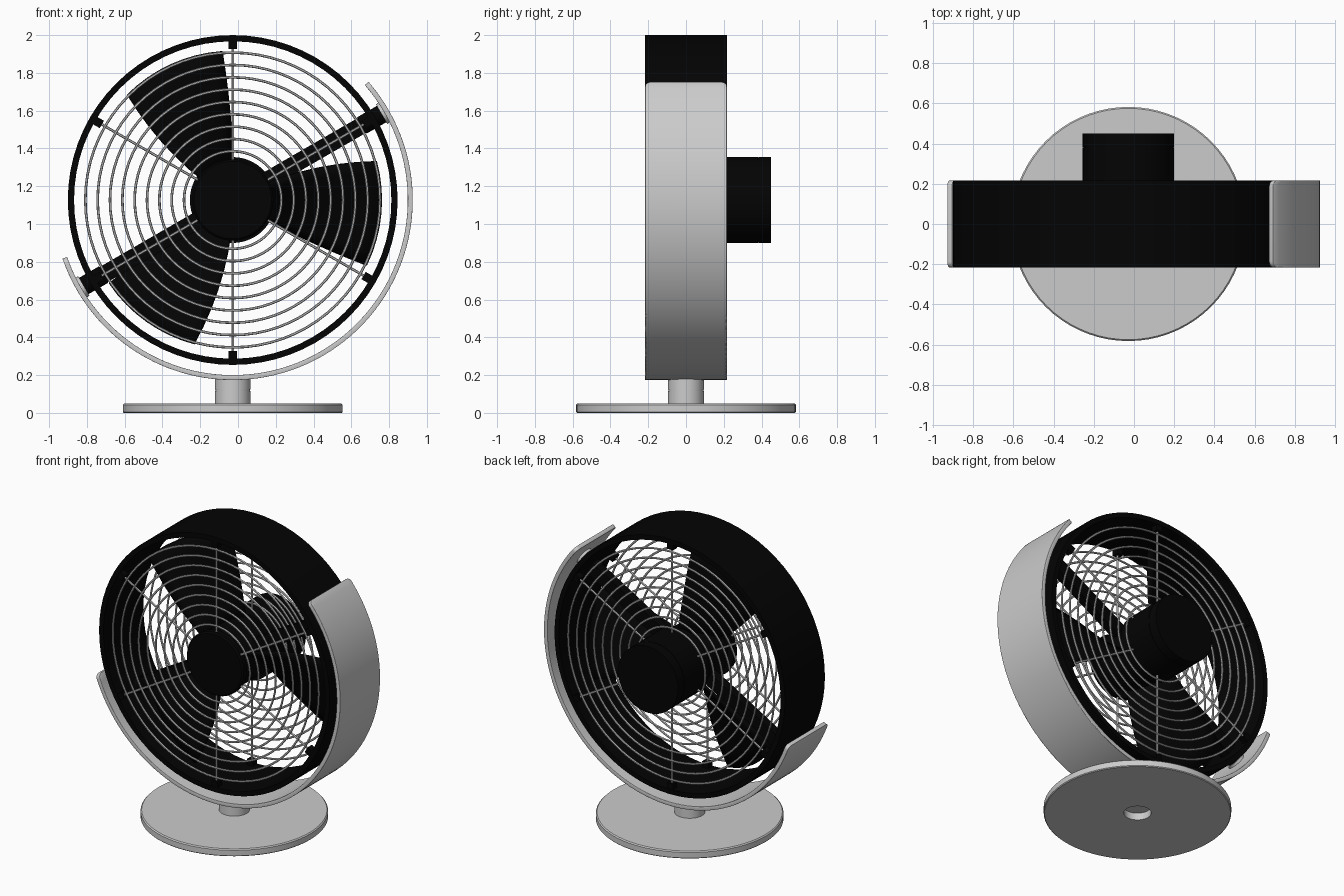
import bpy, bmesh
from math import sin, cos, pi, radians, sqrt
from mathutils import Vector, Matrix

if "Cube" in bpy.data.objects:
    bpy.data.objects.remove(bpy.data.objects["Cube"])

CX, CZ = -0.028, 1.127          # fan axis (runs along y)
HALF = 0.216                    # half depth of the housing
black = bpy.data.materials.new("black")
black.diffuse_color = (0.001, 0.001, 0.001, 1)
black.use_nodes = True
black.node_tree.nodes["Principled BSDF"].inputs["Base Color"].default_value = black.diffuse_color


def finish(name, bm, mat=None, smooth=True):
    bmesh.ops.remove_doubles(bm, verts=bm.verts, dist=1e-5)
    bmesh.ops.recalc_face_normals(bm, faces=bm.faces)
    me = bpy.data.meshes.new(name)
    bm.to_mesh(me)
    bm.free()
    ob = bpy.data.objects.new(name, me)
    bpy.context.collection.objects.link(ob)
    if mat:
        me.materials.append(mat)
    if smooth:
        bpy.ops.object.select_all(action='DESELECT')
        ob.select_set(True)
        bpy.context.view_layer.objects.active = ob
        bpy.ops.object.shade_smooth_by_angle(angle=radians(35))
    return ob


def fan_point(r, a, y):
    return Vector((CX + r * cos(a), y, CZ + r * sin(a)))


def base_point(r, a, h):
    return Vector((CX + r * cos(a), r * sin(a), h))


def lathe(bm, profile, place, n=72, closed=True):
    """Spin (radius, height) points round the fan axis or the stand axis."""
    rings = [[bm.verts.new(place(r, 2 * pi * i / n, h)) for r, h in profile] for i in range(n)]
    m = len(profile)
    for i in range(n):
        a, b = rings[i], rings[(i + 1) % n]
        for j in range(m if closed else m - 1):
            k = (j + 1) % m
            bm.faces.new((a[j], a[k], b[k], b[j]))
    if not closed:
        bm.faces.new([q[0] for q in rings])
        bm.faces.new([q[-1] for q in rings])


def rod(bm, p, q, r, n=6):
    d = q - p
    m = Matrix.Translation((p + q) / 2) @ d.to_track_quat('Z', 'Y').to_matrix().to_4x4()
    bmesh.ops.create_cone(bm, cap_ends=True, segments=n, radius1=r, radius2=r, depth=d.length, matrix=m)


def radial_box(bm, r0, r1, a, y, width, depth):
    m = (Matrix.Translation(fan_point((r0 + r1) / 2, a, y)) @ Matrix.Rotation(-a, 4, 'Y')
         @ Matrix.Diagonal((r1 - r0, depth, width, 1)))
    bmesh.ops.create_cube(bm, size=1, matrix=m)


def turned(name, profile, place, mat=None, closed=False, smooth=True):
    bm = bmesh.new()
    lathe(bm, profile, place, closed=closed)
    return finish(name, bm, mat, smooth)


# Stand: disc with a socket underneath, and grooved stem
turned("base_disc", [(0.085, 0), (0.577, 0), (0.582, 0.005), (0.582, 0.043), (0.575, 0.05), (0.085, 0.05)],
       base_point, closed=True)
turned("stem", [(0.095, 0.048), (0.095, 0.115), (0.092, 0.117), (0.092, 0.123), (0.095, 0.125), (0.095, 0.19)],
       base_point)

# Housing ring
turned("housing_ring", [(0.84, -HALF), (0.873, -HALF), (0.873, HALF), (0.84, HALF)], fan_point, black, closed=True)

# Cradle band: 202 degree arc centred on -60 degrees, with rounded end corners
bm = bmesh.new()
R, rc = 0.94, 0.03
edge = [HALF - rc * (1 - cos(k * pi / 10)) for k in range(6)]
ys = [-y for y in edge] + edge[::-1]
N = 72
rows = []
for y in ys:
    d = max(0, abs(y) - (HALF - rc))
    half = radians(101) - (rc - sqrt(max(0, rc * rc - d * d))) / R
    rows.append([bm.verts.new(fan_point(R, radians(-60) + half * (2 * i / N - 1), y)) for i in range(N + 1)])
for a, b in zip(rows, rows[1:]):
    for i in range(N):
        bm.faces.new((a[i], a[i + 1], b[i + 1], b[i]))
band = finish("cradle_band", bm)
mod = band.modifiers.new("thickness", 'SOLIDIFY')
mod.thickness, mod.offset = 0.026, 0
mod = band.modifiers.new("soft_edge", 'BEVEL')
mod.width, mod.segments, mod.limit_method, mod.angle_limit = 0.005, 2, 'ANGLE', radians(60)

# Pivots joining ring and cradle, and struts holding the motor
pivots, washers, struts = bmesh.new(), bmesh.new(), bmesh.new()
for a in (radians(30), radians(210)):
    rod(pivots, fan_point(0.79, a, 0), fan_point(0.915, a, 0), 0.05, 24)
    rod(washers, fan_point(0.91, a, 0), fan_point(0.935, a, 0), 0.06, 24)
    radial_box(struts, 0.18, 0.845, a, 0.02, 0.09, 0.06)
finish("pivots", pivots, black)
finish("pivot_washers", washers)
finish("motor_struts", struts, black, False)

# Front and back guards: concentric wires, spokes and mounting clips
for name, s in (("front", -1), ("back", 1)):
    wires, clips = bmesh.new(), bmesh.new()
    y0 = s * 0.2
    for k in range(9):
        r = 0.258 + 0.0653 * k
        lathe(wires, [(r + 0.007 * cos(t * pi / 3), y0 + 0.007 * sin(t * pi / 3)) for t in range(6)], fan_point)
    for k in range(6):
        a = radians(30 + 60 * k)
        rod(wires, fan_point(0.19, a, y0 - s * 0.008), fan_point(0.83, a, y0 - s * 0.008), 0.007)
        radial_box(clips, 0.8, 0.85, a, s * 0.19, 0.045, 0.045)
    finish(name + "_guard_wires", wires)
    finish(name + "_guard_clips", clips, black, False)

# Front cap, blade hub and motor housing with a seam
turned("front_cap", [(0.2, -0.17), (0.215, -0.17), (0.215, -0.205), (0.205, -HALF)], fan_point, black)
turned("blade_hub", [(0.19, -0.14), (0.2, -0.13), (0.2, 0.12)], fan_point, black)
turned("motor_housing", [(0.227, 0.11), (0.227, 0.38), (0.224, 0.38), (0.224, 0.384),
                         (0.227, 0.384), (0.227, 0.45)], fan_point, black)

# Three pitched blades, flatter and further forward at the tip
bm = bmesh.new()
for k in range(3):
    mid = 115 + 120 * k
    grid = []
    for i in range(7):
        t = i / 6
        lo, hi = -25 + 4 * t, 31 - 11 * t
        back, front = 0.13 - 0.09 * t, -0.12 - 0.01 * t
        grid.append([bm.verts.new(fan_point(0.18 + 0.61 * t, radians(mid + lo + (hi - lo) * j / 8),
                                            back + (front - back) * j / 8)) for j in range(9)])
    for a, b in zip(grid, grid[1:]):
        for j in range(8):
            bm.faces.new((a[j], a[j + 1], b[j + 1], b[j]))
blades = finish("fan_blades", bm, black)
mod = blades.modifiers.new("thickness", 'SOLIDIFY')
mod.thickness, mod.offset = 0.014, 0
